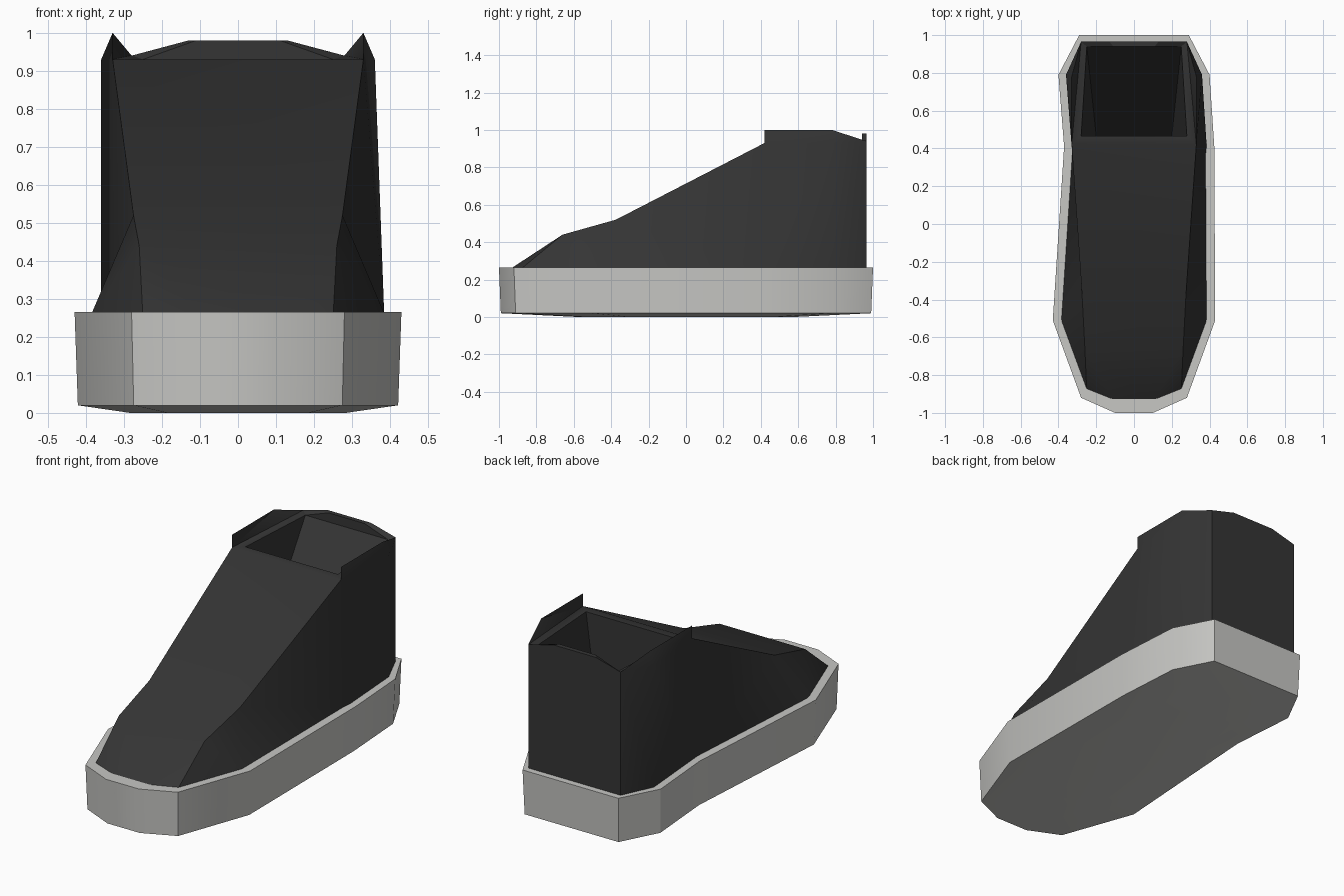
import bpy, bmesh, math

if "Cube" in bpy.data.objects:
    bpy.data.objects.remove(bpy.data.objects["Cube"])


def material(name, value):
    m = bpy.data.materials.new(name)
    m.diffuse_color = (*value, 1)
    m.use_nodes = True
    m.node_tree.nodes["Principled BSDF"].inputs["Base Color"].default_value = m.diffuse_color
    return m


def finish(bm, name, mat, angle):
    bmesh.ops.recalc_face_normals(bm, faces=bm.faces)
    mesh = bpy.data.meshes.new(name)
    bm.to_mesh(mesh)
    bm.free()
    ob = bpy.data.objects.new(name, mesh)
    bpy.context.collection.objects.link(ob)
    mesh.materials.append(mat)
    bpy.ops.object.select_all(action='DESELECT')
    ob.select_set(True)
    bpy.context.view_layer.objects.active = ob
    bpy.ops.object.shade_smooth_by_angle(angle=math.radians(angle))
    return ob


grey = material("light grey rubber", (0.57, 0.57, 0.55))
black = material("black leather", (0.035, 0.035, 0.035))

# Sole: outline lofted through a domed bottom, a rim and a flat top
right = [(.10, -1), (.28, -.92), (.43, -.51), (.425, .41), (.40, .79), (.29, 1)]
left = [(-x, y) for x, y in right]
left[3] = (-.37, .41)                      # the inner side has a waist
outline = right + left[::-1]
bm = bmesh.new()
rings = [[bm.verts.new((x * sx, y * sy, z)) for x, y in outline]
         for sx, sy, z in [(.66, .58, 0), (.98, .99, .02), (1, 1, .265)]]
n = len(outline)
for lo, hi in zip(rings, rings[1:]):
    for i in range(n):
        j = (i + 1) % n
        bm.faces.new((lo[i], lo[j], hi[j], hi[i]))
bm.faces.new(rings[0])
bm.faces.new(rings[-1])
finish(bm, "sole", grey, 25)

# Upper: named points of one half, used on both sides
half = {
    "b0": (.10, -.95, .25), "b1": (.25, -.89, .25), "b2": (.39, -.51, .25),
    "b3": (.385, .41, .25), "b4": (.36, .79, .25), "b5": (.28, .965, .25),
    "toe": (.26, -.66, .44), "vamp": (.275, -.375, .52),
    "c": (.33, .42, .93), "d": (.36, .79, .93), "e": (.28, .965, .94),
    "f0": (.33, .42, 1), "f1": (.33, .78, 1), "k": (.13, .965, .98),
    "i0": (.28, .465, .93), "i1": (.25, .94, .93), "ki": (.11, .94, .98),
    "q": (.20, .465, .33),
}
side_faces = [
    "b0 b1 toe", "b1 b2 toe", "b2 vamp toe",         # toe cap
    "b2 b3 vamp", "b3 c vamp", "b3 b4 d c", "b4 b5 e d",  # side walls
    "c d f1 f0", "d e f1", "c f0 f1", "c f1 e",      # raised collar flap
    "c e i1 i0", "e k ki i1",                        # rim
    "i0 i1 q",                                       # lining
]
bridges = ["b0 toe", "toe vamp", "vamp c",           # toe, vamp, tongue
           "c i0", "i0 q", "q i1", "i1 ki", "ki k",  # rim and lining
           "k e", "e b5"]                            # heel
bm = bmesh.new()
R = {k: bm.verts.new(p) for k, p in half.items()}
L = {k: bm.verts.new((-x, y, z)) for k, (x, y, z) in half.items()}
L["b3"].co.x = -.33
for side in (R, L):
    for f in side_faces:
        bm.faces.new([side[k] for k in f.split()])
for b in bridges:
    p, q = b.split()
    bm.faces.new((R[p], R[q], L[q], L[p]))
base = ["b%d" % i for i in range(6)]
bm.faces.new([R[k] for k in base] + [L[k] for k in base[::-1]])
finish(bm, "shoe_upper", black, 30)
